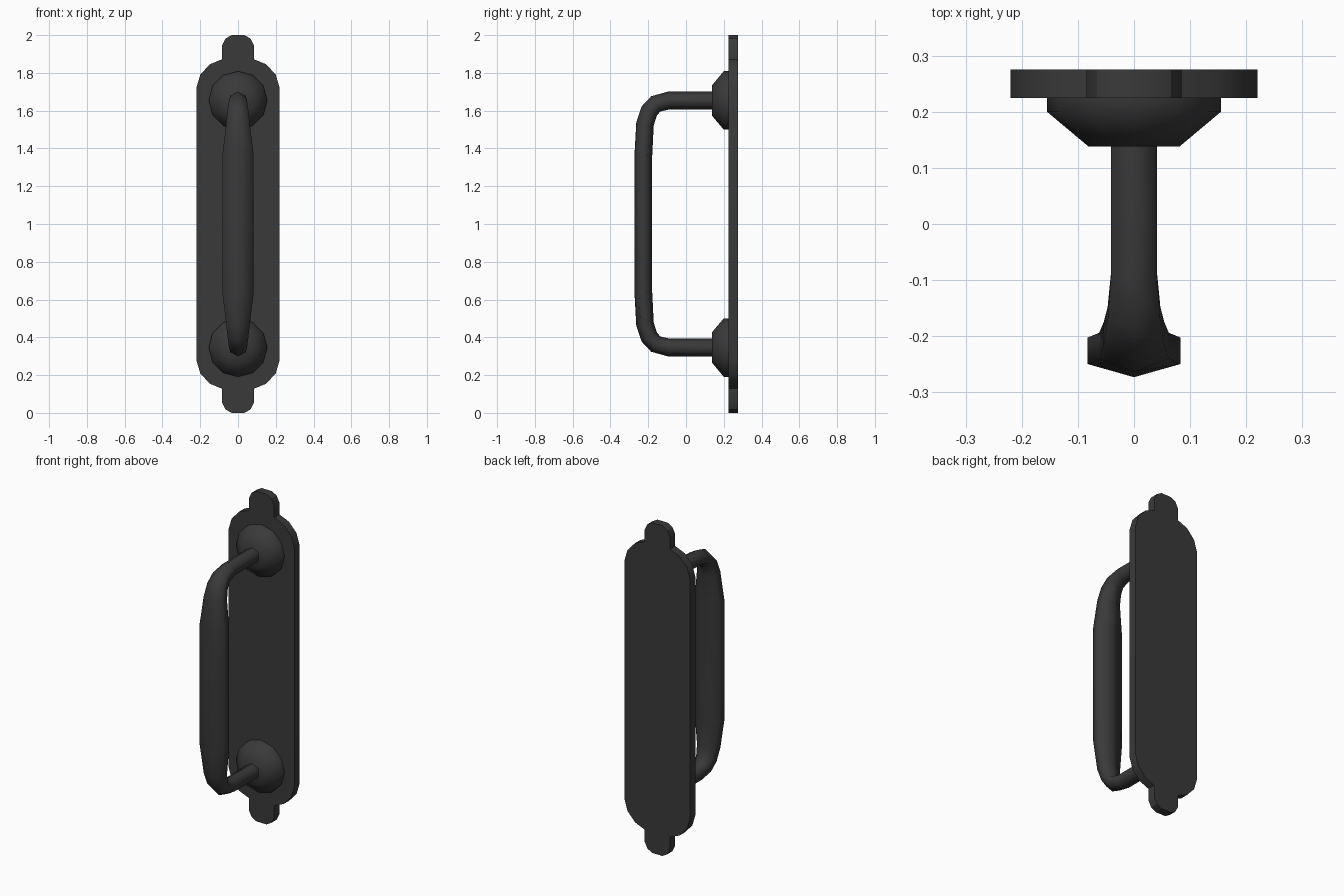
import bpy
import bmesh
from math import radians, sin, cos, pi
from mathutils import Vector

cube = bpy.data.objects.get("Cube")
if cube:
    bpy.data.objects.remove(cube, do_unlink=True)

iron = bpy.data.materials.new("dark_iron")
iron.use_nodes = True
colour = (0.042, 0.042, 0.042, 1)
iron.diffuse_color = colour
bsdf = iron.node_tree.nodes["Principled BSDF"]
bsdf.inputs["Base Color"].default_value = colour
bsdf.inputs["Roughness"].default_value = 0.6

MID = 1.0        # height of the mirror plane
ARM = 0.654      # arm distance above and below the middle


def finish(name, bm, angle):
    bmesh.ops.recalc_face_normals(bm, faces=bm.faces)
    mesh = bpy.data.meshes.new(name)
    bm.to_mesh(mesh)
    bm.free()
    mesh.materials.append(iron)
    obj = bpy.data.objects.new(name, mesh)
    bpy.context.collection.objects.link(obj)
    bpy.ops.object.select_all(action='DESELECT')
    obj.select_set(True)
    bpy.context.view_layer.objects.active = obj
    bpy.ops.object.shade_smooth_by_angle(angle=radians(angle))
    return obj


def loft(bm, rings):
    """Skin closed rings of points and cap both ends."""
    loops = [[bm.verts.new(p) for p in ring] for ring in rings]
    for a, b in zip(loops, loops[1:]):
        n = len(a)
        for i in range(n):
            bm.faces.new((a[i], a[(i + 1) % n], b[(i + 1) % n], b[i]))
    bm.faces.new(loops[0])
    bm.faces.new(loops[-1])


# Back plate: one quarter of the outline, mirrored to all four
quarter = [(0.22, 0.722), (0.2, 0.79), (0.15, 0.845), (0.085, 0.872),
           (0.085, 0.945), (0.066, 0.982), (0.034, 1.0)]
upper = quarter + [(-x, z) for x, z in reversed(quarter)]
outline = upper + [(-x, -z) for x, z in upper]
bm = bmesh.new()
loft(bm, [[(x, y, MID + z) for x, z in outline] for y in (0.225, 0.275)])
finish("back_plate", bm, 30)

# Conical rosettes where the handle meets the plate
for name, side in (("upper_rosette", 1), ("lower_rosette", -1)):
    bm = bmesh.new()
    rings = []
    for radius, y in ((0.155, 0.23), (0.155, 0.2), (0.081, 0.138)):
        rings.append([(radius * sin(2 * pi * i / 12), y,
                       MID + side * ARM + radius * cos(2 * pi * i / 12))
                      for i in range(12)])
    loft(bm, rings)
    finish(name, bm, 60)

# Six-sided grip: half path as (y, height from middle, half width)
half = [(0.16, ARM, 0.041), (-0.09, ARM, 0.041), (-0.16, 0.636, 0.047),
        (-0.195, 0.598, 0.054), (-0.217, 0.53, 0.062), (-0.226, 0.36, 0.083)]
path = half + [(y, -z, w) for y, z, w in reversed(half)]
points = [Vector((0, y, MID + z)) for y, z, w in path]
rings = []
for i, p in enumerate(points):
    before = (p - points[i - 1]).normalized() if i else Vector((0, 0, 0))
    after = (points[i + 1] - p).normalized() if i < len(points) - 1 else Vector((0, 0, 0))
    tangent = (before + after).normalized()
    out = tangent.cross(Vector((1, 0, 0)))
    rings.append([p + out * 0.047 * cos(k * pi / 3)
                  + Vector((path[i][2] * sin(k * pi / 3) / sin(pi / 3), 0, 0))
                  for k in range(6)])
bm = bmesh.new()
loft(bm, rings)
finish("handle", bm, 75)
